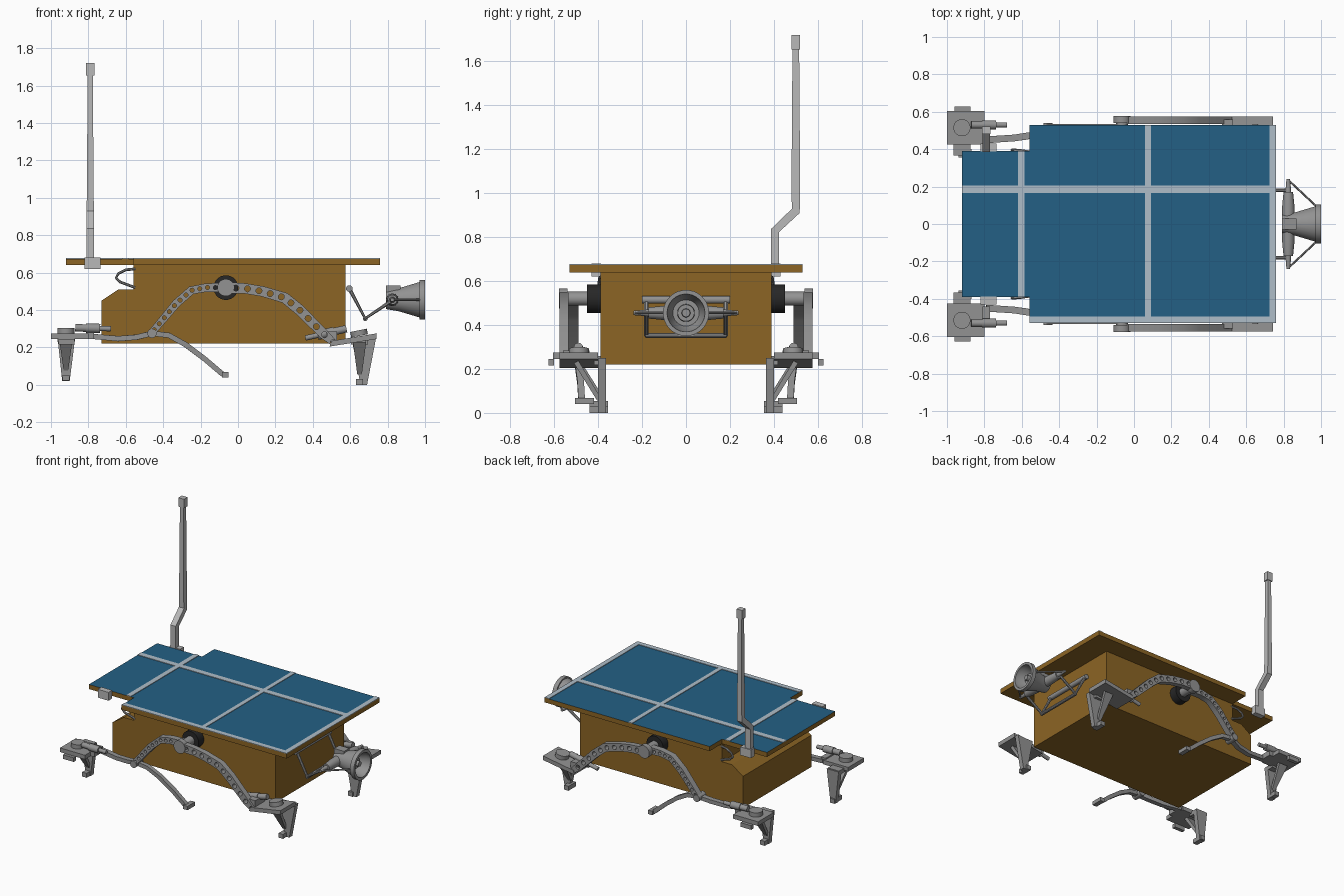
import bpy, bmesh, math
from mathutils import Vector

if "Cube" in bpy.data.objects:
    bpy.data.objects.remove(bpy.data.objects["Cube"])

def material(name, c):
    m = bpy.data.materials.new(name)
    m.diffuse_color = (*c, 1)
    m.use_nodes = True
    m.node_tree.nodes["Principled BSDF"].inputs["Base Color"].default_value = m.diffuse_color
    return m

BROWN = material("gold brown foil", (0.262, 0.130, 0.018))
BLUE = material("solar blue", (0.017, 0.117, 0.235))
STRIP = material("pale strip", (0.43, 0.51, 0.58))
GRAY = material("metal gray", (0.29, 0.29, 0.29))
LIGHT = material("light gray", (0.48, 0.48, 0.48))
BLACK = material("black", (0.02, 0.02, 0.02))

def finish(name, bm, mat, mirror):
    bmesh.ops.remove_doubles(bm, verts=bm.verts, dist=1e-5)
    bmesh.ops.recalc_face_normals(bm, faces=bm.faces)
    me = bpy.data.meshes.new(name)
    bm.to_mesh(me)
    bm.free()
    me.materials.append(mat)
    for p in me.polygons:
        p.material_index = 0
    ob = bpy.data.objects.new(name, me)
    bpy.context.collection.objects.link(ob)
    if mirror:
        mod = ob.modifiers.new("mirror", 'MIRROR')
        mod.use_axis = (False, True, False)
        mod.use_mirror_merge = False
    return ob

def box(name, mat, x0, x1, y0, y1, z0, z1, mirror=False):
    bm = bmesh.new()
    bmesh.ops.create_cube(bm, size=1)
    for v in bm.verts:
        v.co = ((x0 + x1) / 2 + v.co.x * (x1 - x0), (y0 + y1) / 2 + v.co.y * (y1 - y0),
                (z0 + z1) / 2 + v.co.z * (z1 - z0))
    return finish(name, bm, mat, mirror)

def sweep(name, mat, pts, rad, n=16, side=(0, 1, 0), axis=None, mirror=False):
    """Sweep an n-sided section along points; rad is one radius, a pair, or a list."""
    pts = [Vector(p) for p in pts]
    rads = rad if isinstance(rad, list) else [rad] * len(pts)
    bm = bmesh.new()
    rings = []
    for i, p in enumerate(pts):
        t = Vector(axis) if axis else pts[min(i + 1, len(pts) - 1)] - pts[max(i - 1, 0)]
        t.normalize()
        s = Vector(side)
        s = (s - t * s.dot(t)).normalized()
        u = t.cross(s)
        a, b = rads[i] if isinstance(rads[i], tuple) else (rads[i], rads[i])
        k = math.sqrt(2) if n == 4 else 1
        ring = []
        for j in range(n):
            ang = 2 * math.pi * (j + 0.5) / n
            ring.append(bm.verts.new(p + s * a * k * math.cos(ang) + u * b * k * math.sin(ang)))
        rings.append(ring)
    for r, q in zip(rings, rings[1:]):
        for j in range(n):
            bm.faces.new((r[j], r[(j + 1) % n], q[(j + 1) % n], q[j]))
    bm.faces.new(rings[0])
    bm.faces.new(rings[-1])
    return finish(name, bm, mat, mirror)

def prism(name, mat, outline, y0, y1, holes=(), mirror=False):
    """Extrude an x-z outline along y, with round holes (x, z, r)."""
    cu = bpy.data.curves.new("outline", 'CURVE')
    cu.dimensions, cu.fill_mode, cu.extrude = '2D', 'BOTH', (y1 - y0) / 2
    loops = [outline] + [[(x + r * math.cos(a * math.pi / 6), z + r * math.sin(a * math.pi / 6))
                          for a in range(12)] for x, z, r in holes]
    for loop in loops:
        sp = cu.splines.new('POLY')
        sp.points.add(len(loop) - 1)
        for pt, (x, z) in zip(sp.points, loop):
            pt.co = (x, z, 0, 1)
        sp.use_cyclic_u = True
    tmp = bpy.data.objects.new("outline", cu)
    bpy.context.collection.objects.link(tmp)
    dg = bpy.context.evaluated_depsgraph_get()
    me = bpy.data.meshes.new_from_object(tmp.evaluated_get(dg))
    bm = bmesh.new()
    bm.from_mesh(me)
    bpy.data.objects.remove(tmp)
    for v in bm.verts:
        v.co = (v.co.x, (y0 + y1) / 2 + v.co.z, v.co.y)
    return finish(name, bm, mat, mirror)

def arm(name, path, widths, y0, y1, hole_r, spacing):
    """Flat arm following a path, pierced by a row of lightening holes."""
    P = [Vector(p) for p in path]
    up, low, holes = [], [], []
    for i, p in enumerate(P):
        t = (P[min(i + 1, len(P) - 1)] - P[max(i - 1, 0)]).normalized()
        nrm = Vector((-t.y, t.x)) * widths[i] / 2
        up.append(tuple(p + nrm))
        low.append(tuple(p - nrm))
    run = -0.07
    for a, b in zip(P, P[1:]):
        length = (b - a).length
        while run < length:
            if run > 0:
                q = a.lerp(b, run / length)
                holes.append((q.x, q.y, hole_r))
            run += spacing
        run -= length
    return prism(name, GRAY, up + low[::-1], y0, y1, holes, True)

# Body
prism("body", BROWN, [(-.73, .22), (.575, .22), (.575, .645), (-.56, .645), (-.56, .51),
                      (-.64, .51), (-.73, .45)], -.39, .39)

# Solar deck: blue on top, brown elsewhere
for nm, x0, x1, w in (("main_panel", -.56, .76, .53), ("rear_panel", -.92, -.56, .39)):
    ob = box(nm, BROWN, x0, x1, -w, w, .64, .673)
    ob.data.materials.append(BLUE)
    for p in ob.data.polygons:
        p.material_index = 1 if p.normal.z > .5 else 0
for nm, a in (("long_strip", (-.92, .76, .165, .205)), ("middle_strip", (.06, .09, -.53, .53)),
              ("rear_strip", (-.62, -.585, -.39, .39)), ("end_strip", (.725, .76, -.53, .53)),
              ("side_strip", (-.56, .76, -.53, -.495))):
    box(nm, STRIP, *a, .672, .677)

# Antenna, deck brackets and cable loops
box("deck_bracket", LIGHT, -.82, -.735, .388, .43, .62, .68, True)
sweep("antenna_mast", LIGHT, [(-.79, .405, .64), (-.79, .405, .83), (-.79, .5, .92), (-.79, .5, 1.0),
                              (-.79, .5, 1.68)],
      [(.021, .018), (.021, .02), (.021, .02), (.018, .02), (.014, .015)], 4, (1, 0, 0))
box("antenna_tip", LIGHT, -.813, -.768, .48, .52, 1.655, 1.72)
sweep("cable_loop", GRAY, [(-.55, .385, .62), (-.6, .392, .615), (-.64, .395, .595), (-.652, .395, .572),
                           (-.63, .395, .55), (-.55, .385, .52)], .008, 8, mirror=True)

# Rocker suspension
sweep("pivot_housing", BLACK, [(-.065, .385, .52), (-.065, .45, .52)], .066, 24, (1, 0, 0), mirror=True)
sweep("pivot_hub", GRAY, [(-.065, .45, .52), (-.065, .54, .52), (-.065, .54, .52), (-.065, .578, .52)],
      [.032, .032, .046, .046], 24, (1, 0, 0), (0, 1, 0), True)
arm("front_rocker_arm", [(-.065, .52), (.04, .515), (.13, .5), (.25, .465), (.33, .4), (.46, .27), (.515, .222)],
    [.06, .055, .055, .058, .058, .052, .035], .535, .575, .016, .062)
arm("rear_rocker_arm", [(-.065, .52), (-.17, .52), (-.25, .505), (-.33, .435), (-.46, .28)],
    [.05, .045, .045, .045, .038], .49, .535, .011, .042)

# Bogie
sweep("bogie_pivot", GRAY, [(-.46, .46, .275), (-.46, .54, .275)], .025, 16, (1, 0, 0), mirror=True)
sweep("bogie_front_arm", GRAY, [(-.46, .5, .275), (-.37, .5, .265), (-.28, .49, .215), (-.18, .48, .14),
                                (-.08, .475, .055)], (.015, .014), 4, mirror=True)
box("middle_axle_tab", GRAY, -.085, -.05, .42, .505, .04, .068, True)
sweep("bogie_rear_arm", GRAY, [(-.46, .5, .275), (-.54, .475, .255), (-.64, .46, .247), (-.79, .45, .26)],
      (.018, .014), 4, mirror=True)
box("rear_arm_block", GRAY, -.81, -.77, .44, .54, .245, .285, True)

# Corner brackets: plate, motor, tapered leg, foot and brace
def corner(tag, plate, y0, y1, cx, top, slope, leg, foot_z, motor):
    prism(tag + "_plate", GRAY, plate, y0, y1, (), True)
    yc = (y0 + y1) / 2
    n = Vector((-slope, 0, 1)).normalized()
    c = Vector((cx, yc, top))
    sweep(tag + "_steer_disc", GRAY, [c, c + n * .03], .046, 20, mirror=True)
    a, b = Vector(motor[0]), Vector(motor[1])
    ts = (0, .3, .3, .7, .7, 1)
    sweep(tag + "_motor", GRAY, [a.lerp(b, t) for t in ts], [.02, .02, .025, .025, .014, .014],
          14, (0, 1, 0), tuple(b - a), True)
    prism(tag + "_leg", GRAY, leg, .365, .4, (), True)
    box(tag + "_foot", GRAY, cx - .018, cx + .018, .355, .44, foot_z, foot_z + .032, True)
    box(tag + "_leg_joint", GRAY, cx - .045, cx + .045, .37, y0 + .02, top - .045, top - .015, True)
    sweep(tag + "_brace", GRAY, [(cx, .395, foot_z + .06), (cx, .5, top - .03)],
          [(.012, .01), (.035, .012)], 4, (1, 0, 0), mirror=True)

corner("rear", [(-1, .245), (-.8, .245), (-.8, .275), (-1, .275)], .425, .605, -.92, .275, 0,
       [(-.965, .255), (-.87, .255), (-.9, .02), (-.94, .02)], .022,
       ((-.87, .53, .305), (-.68, .53, .3)))
box("rear_outer_tab", GRAY, -.96, -.875, .6, .627, .215, .245, True)
corner("front", [(.49, .205), (.74, .245), (.742, .275), (.62, .255), (.5, .235)], .4, .575, .65, .262, .2,
       [(.61, .235), (.738, .25), (.69, .0), (.655, .0)], .0,
       ((.58, .49, .3), (.36, .49, .25)))
box("front_motor_mount", GRAY, .47, .53, .45, .56, .23, .285, True)

# Front instrument dish, open at the end with a centre knob
prof = [(.79, .05), (.86, .062), (.97, .095), (.97, .105), (1.0, .105), (1.0, .086), (.97, .084),
        (.91, .06), (.91, .04), (.95, .038), (.95, .02), (.975, .018)]
sweep("dish", GRAY, [(x, 0, .455) for x, r in prof], [r for x, r in prof], 28, (0, 1, 0), (1, 0, 0))
box("dish_top_box", GRAY, .79, .87, -.03, .03, .49, .53)
sweep("dish_spindle", GRAY, [(.825, y, .455) for y in (0, .1, .17, .17, .24)],
      [.035, .033, .026, .016, .01], 16, (1, 0, 0), (0, 1, 0), True)
sweep("dish_stay", GRAY, [(.825, .235, .455), (.98, .09, .455)], .006, 8, (0, 0, 1), mirror=True)

# Carrying frame between body and dish
sweep("frame_hinge", GRAY, [(.595, -.2, .515), (.595, .2, .515)], .018, 12, (1, 0, 0))
sweep("frame_side", GRAY, [(.595, .18, .515), (.68, .18, .355), (.83, .18, .455)], .011, 8, mirror=True)
sweep("frame_lower_bar", GRAY, [(.68, -.185, .352), (.68, .185, .352)], .012, 10, (1, 0, 0))

# Smooth the round parts, keep edges sharp
bpy.ops.object.select_all(action='DESELECT')
for ob in bpy.context.scene.objects:
    ob.select_set(True)
    bpy.context.view_layer.objects.active = ob
bpy.ops.object.shade_smooth_by_angle(angle=math.radians(32))
